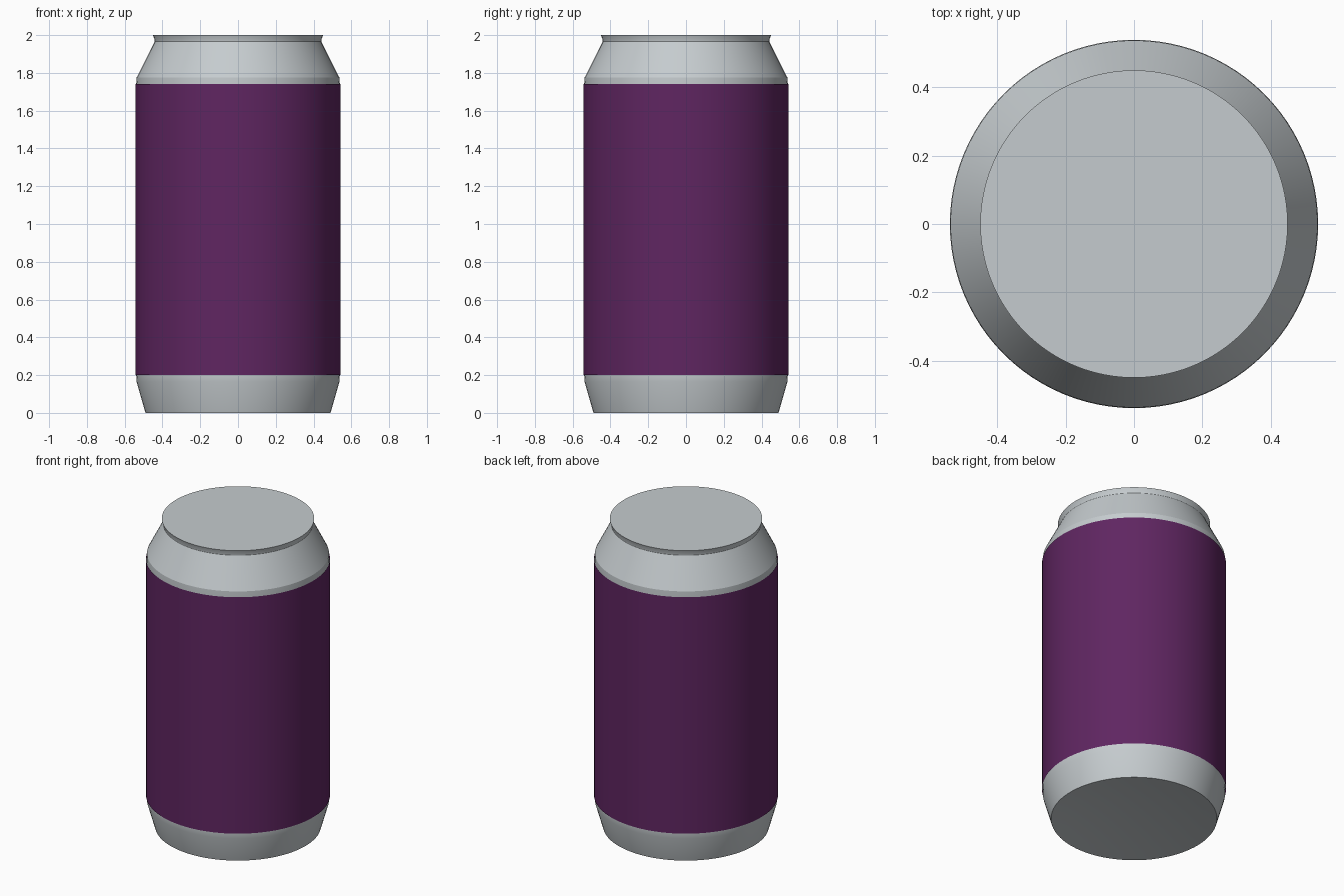
import bpy
import math

cube = bpy.data.objects.get("Cube")
if cube:
    bpy.data.objects.remove(cube, do_unlink=True)

SEGMENTS = 96


def make_material(name, colour):
    mat = bpy.data.materials.new(name)
    mat.use_nodes = True
    mat.diffuse_color = (*colour, 1)
    bsdf = next(n for n in mat.node_tree.nodes if n.type == 'BSDF_PRINCIPLED')
    bsdf.inputs["Base Color"].default_value = (*colour, 1)
    return mat


def lathe(name, profile, mat, sharp_angle=15):
    """Spin (radius, z) points, listed bottom to top, about the z axis.
    A point with radius zero becomes a single pole vertex."""
    verts, faces, rings = [], [], []
    for radius, z in profile:
        start = len(verts)
        count = SEGMENTS if radius > 0 else 1
        for i in range(count):
            a = 2 * math.pi * i / SEGMENTS
            verts.append((radius * math.cos(a), radius * math.sin(a), z))
        rings.append([start + i % count for i in range(SEGMENTS)])
    for low, high in zip(rings, rings[1:]):
        for i in range(SEGMENTS):
            j = (i + 1) % SEGMENTS
            corners = (low[i], low[j], high[j], high[i])
            faces.append(tuple(dict.fromkeys(corners)))
    mesh = bpy.data.meshes.new(name)
    mesh.from_pydata(verts, [], faces)
    mesh.materials.append(mat)
    obj = bpy.data.objects.new(name, mesh)
    bpy.context.collection.objects.link(obj)
    bpy.ops.object.select_all(action='DESELECT')
    obj.select_set(True)
    bpy.context.view_layer.objects.active = obj
    bpy.ops.object.shade_smooth_by_angle(angle=math.radians(sharp_angle))
    return obj


silver = make_material("silver metal", (0.56, 0.60, 0.62))
purple = make_material("purple label", (0.115, 0.019, 0.12))

# Metal body: shallow hollow base, tapered foot, straight wall, neck, flared rim, flat lid
base_radius, hollow = 0.49, 0.03
base = [(base_radius * t / 6, hollow * (1 - (t / 6) ** 2)) for t in range(7)]
wall = [(0.537, 0.165), (0.539, 0.2), (0.539, 1.74), (0.537, 1.775)]
neck = [(0.441, 1.965), (0.443, 1.98), (0.45, 2.0), (0, 2.0)]
lathe("can_body", base + wall + neck, silver)

# Thin open sleeve around the straight wall
lathe("label_sleeve", [(0.543, 0.2), (0.543, 1.74)], purple)
